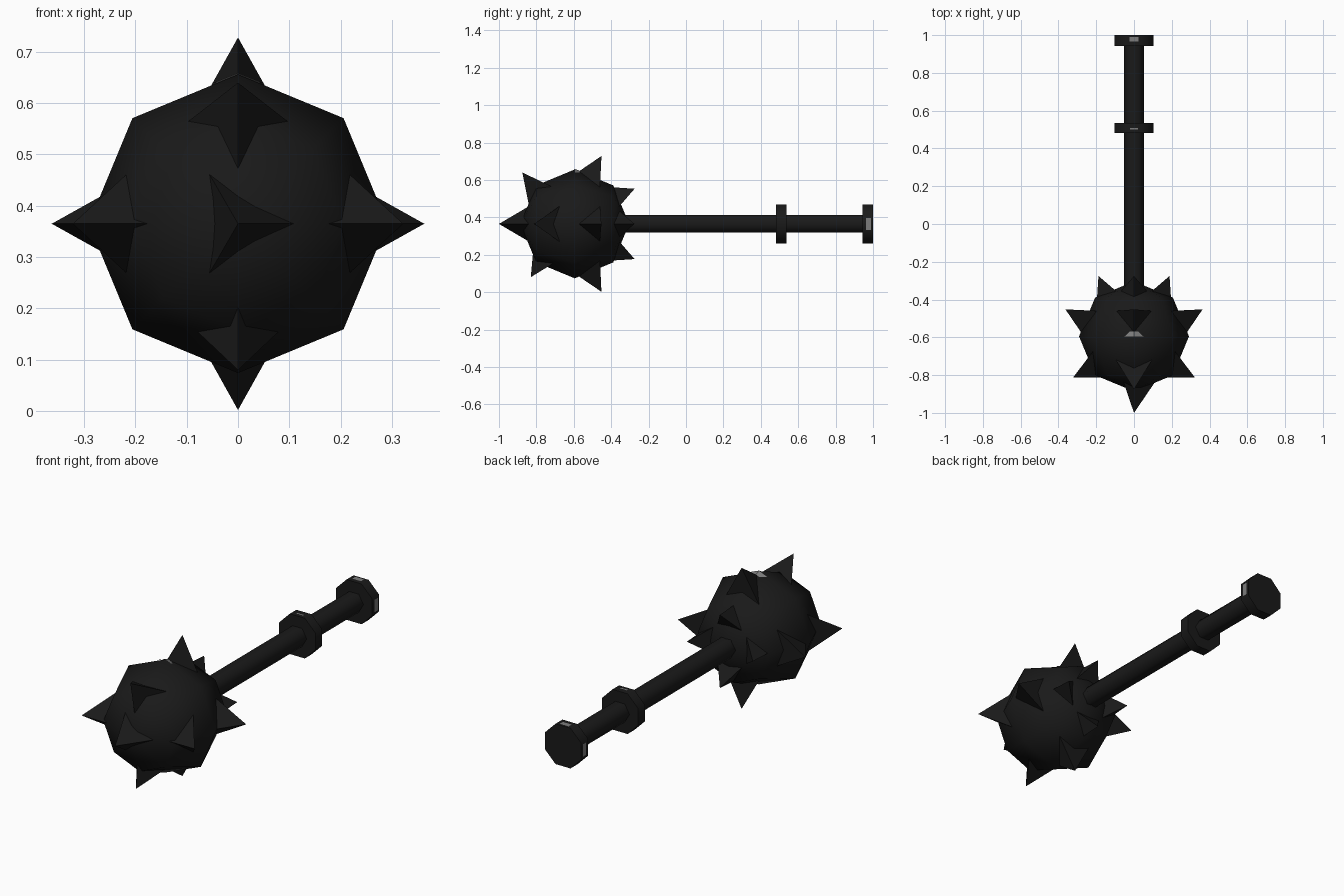
import bpy, bmesh, math
from mathutils import Vector, Matrix

if "Cube" in bpy.data.objects:
    bpy.data.objects.remove(bpy.data.objects["Cube"])


def material(name, v):
    m = bpy.data.materials.new(name)
    m.diffuse_color = (v, v, v, 1)
    m.use_nodes = True
    m.node_tree.nodes["Principled BSDF"].inputs["Base Color"].default_value = m.diffuse_color
    return m


black = material("black iron", 0.010)
grey = material("bare grey iron", 0.2)

CENTRE = Vector((0, -0.595, 0.365))
ALONG_Y = Matrix.Rotation(math.radians(-90), 4, 'X')
FLAT_TOP = math.pi / 8


def finish(bm, name, mat=black, smooth=None):
    bmesh.ops.recalc_face_normals(bm, faces=bm.faces)
    mesh = bpy.data.meshes.new(name)
    bm.to_mesh(mesh)
    bm.free()
    mesh.materials.append(mat)
    ob = bpy.data.objects.new(name, mesh)
    bpy.context.collection.objects.link(ob)
    if smooth:
        bpy.ops.object.select_all(action='DESELECT')
        ob.select_set(True)
        bpy.context.view_layer.objects.active = ob
        bpy.ops.object.shade_smooth_by_angle(angle=math.radians(smooth))


def rod(name, y0, y1, radius, sides, turn=0, smooth=None):
    """Prism along y at the handle height."""
    bm = bmesh.new()
    m = (Matrix.Translation((0, (y0 + y1) / 2, CENTRE.z)) @ ALONG_Y
         @ Matrix.Rotation(turn, 4, 'Z'))
    bmesh.ops.create_cone(bm, cap_ends=True, segments=sides, radius1=radius,
                          radius2=radius, depth=y1 - y0, matrix=m)
    finish(bm, name, black, smooth)


def plate(name, angle, y0, y1, half_width):
    """Thin bare plate on one flat of an eight-sided collar."""
    out = Vector((math.cos(angle), 0, math.sin(angle)))
    side = Vector((-out.z, 0, out.x))
    bm = bmesh.new()
    base = Vector((0, 0, CENTRE.z)) + out * 0.1045
    f = bm.faces.new([bm.verts.new(base + side * s * half_width + Vector((0, y, 0)))
                      for s, y in ((-1, y0), (1, y0), (1, y1), (-1, y1))])
    f.normal_update()
    finish(bm, name, grey)
    mesh = bpy.data.objects[name].data
    if mesh.polygons[0].normal.dot(out) < 0:
        mesh.flip_normals()


def spike(name, tip, corner_dir, depth=0.17, slope=0.68):
    """Three-sided spike; one base corner points along corner_dir."""
    tip = Vector(tip)
    d = (tip - CENTRE).normalized()
    u = Vector(corner_dir)
    u = (u - d * u.dot(d)).normalized()
    w = d.cross(u)
    bm = bmesh.new()
    top = bm.verts.new(tip)
    base = [bm.verts.new(tip - d * depth + slope * depth
                         * (u * math.cos(k * math.tau / 3)
                            + w * math.sin(k * math.tau / 3))) for k in range(3)]
    bm.faces.new(base)
    for k in range(3):
        bm.faces.new((base[k], base[(k + 1) % 3], top))
    finish(bm, name, black, 100)


# Ball head with its poles along the handle
bm = bmesh.new()
bmesh.ops.create_uvsphere(bm, u_segments=8, v_segments=4, radius=0.291,
                          matrix=Matrix.Translation(CENTRE) @ ALONG_Y)
finish(bm, "ball_head", black, 60)

# Bare patch on top of the ball, two small folded faces
bm = bmesh.new()
p = [bm.verts.new(CENTRE + Vector(c)) for c in
     ((0, 0, 0.294), (0.05, 0, 0.274), (0.02, 0.027, 0.276),
      (0, 0.027, 0.284), (-0.02, 0.027, 0.276), (-0.05, 0, 0.274))]
bm.faces.new((p[0], p[1], p[2], p[3]))
bm.faces.new((p[0], p[3], p[4], p[5]))
finish(bm, "ball_top_patch", grey)

# Handle, collar and pommel
rod("handle", -0.40, 0.96, 0.054, 6, math.radians(30), smooth=70)
rod("grip_collar", 0.482, 0.536, 0.112, 8, FLAT_TOP, 60)
rod("pommel", 0.943, 1.0, 0.112, 8, FLAT_TOP, 60)

# Bare patches on the collars
plate("pommel_patch_top", math.pi / 2, 0.965, 0.99, 0.025)
plate("pommel_patch_right", 0, 0.962, 0.988, 0.032)
plate("pommel_patch_left", math.pi, 0.962, 0.988, 0.032)
plate("collar_patch_top", math.pi / 2, 0.500, 0.508, 0.02)

# Spikes: one at the front, then three rings of four (right, top, left, bottom)
spike("front_spike", (0, -1.0, CENTRE.z), (1, 0, 0))
rings = {
    "front_ring": [(-0.812, 0.322), (-0.875, 0.275), (-0.812, 0.322), (-0.83, 0.285)],
    "middle_ring": [(-0.452, 0.363)] * 4,
    "back_ring": [(-0.275, 0.188)] * 4,
}
for ring, tips in rings.items():
    for k, (y, r) in enumerate(tips):
        a = k * math.pi / 2
        spike(f"{ring}_spike_{k + 1}",
              (r * math.cos(a), y, CENTRE.z + r * math.sin(a)), (0, -1, 0))
